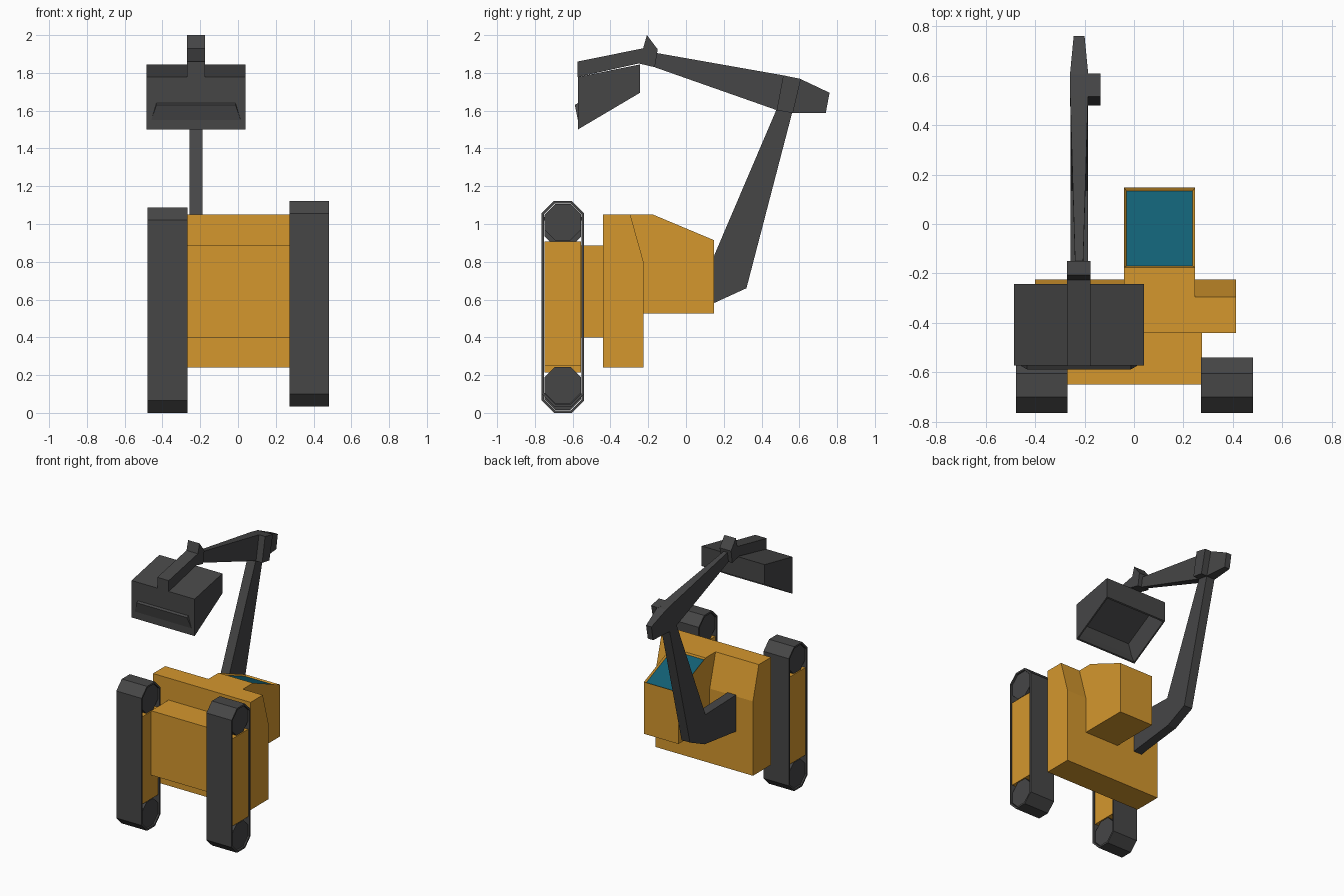
import bpy, bmesh
from mathutils import Vector

if "Cube" in bpy.data.objects:
    bpy.data.objects.remove(bpy.data.objects["Cube"])


def material(name, rgb):
    m = bpy.data.materials.new(name)
    m.diffuse_color = (*rgb, 1)
    m.use_nodes = True
    m.node_tree.nodes["Principled BSDF"].inputs["Base Color"].default_value = m.diffuse_color
    return m


ORANGE = material("orange paint", (0.66, 0.31, 0.027))
GREY = material("dark grey metal", (0.061, 0.061, 0.062))
TEAL = material("teal glass", (0.006, 0.115, 0.175))


def finish(name, bm, *mats):
    bmesh.ops.recalc_face_normals(bm, faces=bm.faces)
    me = bpy.data.meshes.new(name)
    bm.to_mesh(me)
    bm.free()
    for m in mats:
        me.materials.append(m)
    ob = bpy.data.objects.new(name, me)
    bpy.context.collection.objects.link(ob)
    return ob


def prism_bm(profile, x0, x1):
    """Extrude a (y, z) outline along x."""
    bm = bmesh.new()
    a = [bm.verts.new((x0, y, z)) for y, z in profile]
    b = [bm.verts.new((x1, y, z)) for y, z in profile]
    n = len(a)
    bm.faces.new(a)
    bm.faces.new(b[::-1])
    for i in range(n):
        bm.faces.new((a[i], b[i], b[(i + 1) % n], a[(i + 1) % n]))
    bmesh.ops.recalc_face_normals(bm, faces=bm.faces)
    return bm


def prism(name, profile, x0, x1, mat):
    return finish(name, prism_bm(profile, x0, x1), mat)


def rect(y0, y1, z0, z1):
    return [(y0, z0), (y1, z0), (y1, z1), (y0, z1)]


def capsule(cy, z0, z1, r):
    """Box outline with octagon-cut corners."""
    c = r * 0.42
    d = r - c
    return [(cy - c, z0), (cy + c, z0), (cy + r, z0 + d), (cy + r, z1 - d),
            (cy + c, z1), (cy - c, z1), (cy - r, z1 - d), (cy - r, z0 + d)]


# tracks: belt loop, two octagon wheels, side frame
CY, R, T = -0.652, 0.1125, 0.013
for side, x0, x1, dz in (("left", -0.478, -0.268, 0.0), ("right", 0.272, 0.482, 0.035)):
    z0, z1 = dz, dz + 1.087
    outer, inner = capsule(CY, z0, z1, R), capsule(CY, z0 + T, z1 - T, R - T)
    bm = bmesh.new()
    rings = [[bm.verts.new((x, y, z)) for y, z in p]
             for x, p in ((x0, outer), (x1, outer), (x1, inner), (x0, inner))]
    for k in range(4):
        p, q = rings[k], rings[(k + 1) % 4]
        for i in range(8):
            j = (i + 1) % 8
            bm.faces.new((p[i], p[j], q[j], q[i]))
    finish(side + "_track_belt", bm, GREY)
    for end, cz in (("lower", z0 + R), ("upper", z1 - R)):
        r = R - T - 0.003
        prism(f"{side}_{end}_wheel", capsule(CY, cz - r, cz + r, r), x0 + 0.01, x1 - 0.01, GREY)
    prism(side + "_track_frame", rect(CY - 0.097, CY + 0.097, dz + 0.215, dz + 0.873),
          x0 + 0.008, x1 - 0.008, ORANGE)

# undercarriage and upper body
prism("undercarriage", rect(-0.65, -0.43, 0.40, 0.885), -0.27, 0.275, ORANGE)
prism("upper_body", [(-0.44, 0.24), (-0.225, 0.24), (-0.225, 0.80), (-0.295, 1.05), (-0.44, 1.05)],
      -0.40, 0.413, ORANGE)

# cab with recessed sloping window
bm = prism_bm([(-0.30, 0.525), (0.147, 0.525), (0.147, 0.915), (-0.175, 1.05), (-0.30, 1.05)],
              -0.04, 0.247)
pane = next(f for f in bm.faces if f.normal.y > 0.2 and f.normal.z > 0.5)
bmesh.ops.inset_region(bm, faces=[pane], thickness=0.014, depth=-0.012)
pane.material_index = 1
finish("cab", bm, ORANGE, TEAL)

# boom with bent foot
prism("boom", [(-0.26, 0.53), (0.145, 0.58), (0.32, 0.66), (0.57, 1.62),
               (0.485, 1.62), (0.135, 0.80), (-0.26, 0.81)], -0.257, -0.187, GREY)

# stick: tapered sections (low y, low z, top y, top z, half width)
bm = bmesh.new()
CX = -0.222
loops = []
for ya, za, yb, zb, h in ((0.74, 1.588, 0.76, 1.695, 0.022), (0.565, 1.588, 0.605, 1.768, 0.037),
                          (0.48, 1.603, 0.515, 1.787, 0.036), (-0.18, 1.835, -0.165, 1.907, 0.016)):
    loops.append([bm.verts.new(c) for c in ((CX - h, ya, za), (CX + h, ya, za),
                                            (CX + h, yb, zb), (CX - h, yb, zb))])
bm.faces.new(loops[0])
bm.faces.new(loops[-1])
for p, q in zip(loops, loops[1:]):
    for i in range(4):
        j = (i + 1) % 4
        bm.faces.new((p[i], p[j], q[j], q[i]))
finish("stick", bm, GREY)

# joint plate on the side of the stick
prism("stick_joint", [(0.48, 1.602), (0.566, 1.588), (0.608, 1.768), (0.515, 1.787)],
      -0.20, -0.135, GREY)

# bucket bracket
prism("bucket_bracket", [(-0.574, 1.778), (-0.25, 1.85), (-0.165, 1.83), (-0.15, 1.925),
                         (-0.207, 2.0), (-0.227, 1.93), (-0.574, 1.86)], -0.27, -0.175, GREY)

# bucket, open underneath
bm = prism_bm([(-0.573, 1.50), (-0.243, 1.695), (-0.243, 1.845), (-0.573, 1.778)], -0.485, 0.04)
mouth = min(bm.faces, key=lambda f: f.normal.z)
n = Vector(mouth.normal)
bmesh.ops.inset_region(bm, faces=[mouth], thickness=0.015)
bmesh.ops.inset_region(bm, faces=[mouth], thickness=0.06)
bmesh.ops.translate(bm, verts=mouth.verts, vec=-n * 0.12)
finish("bucket", bm, GREY)
